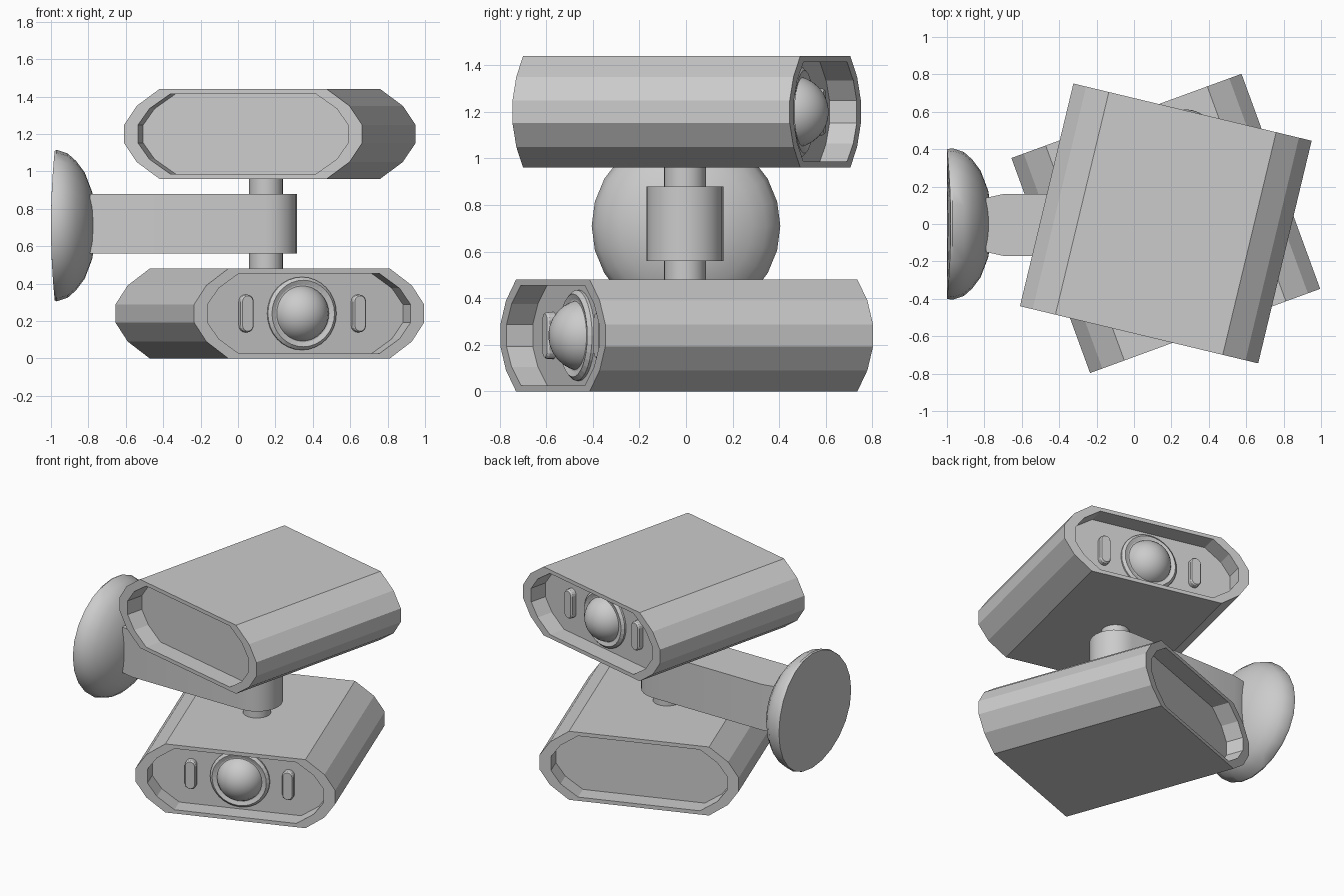
import bpy, bmesh, math
from mathutils import Matrix

if "Cube" in bpy.data.objects:
    bpy.data.objects.remove(bpy.data.objects["Cube"])


def make(name, bm, matrix=Matrix(), smooth=None):
    bmesh.ops.recalc_face_normals(bm, faces=bm.faces)
    me = bpy.data.meshes.new(name)
    bm.to_mesh(me)
    bm.free()
    me.transform(matrix)
    ob = bpy.data.objects.new(name, me)
    bpy.context.collection.objects.link(ob)
    if smooth:
        bpy.ops.object.select_all(action='DESELECT')
        ob.select_set(True)
        bpy.context.view_layer.objects.active = ob
        bpy.ops.object.shade_smooth_by_angle(angle=math.radians(smooth))
    return ob


def loft(rings):
    """Skin a list of equal-length point rings and cap both ends."""
    bm = bmesh.new()
    vs = [[bm.verts.new(p) for p in r] for r in rings]
    n = len(vs[0])
    for a, b in zip(vs, vs[1:]):
        for i in range(n):
            j = (i + 1) % n
            bm.faces.new((a[i], a[j], b[j], b[i]))
    bm.faces.new(vs[0])
    bm.faces.new(vs[-1])
    return bm


def circle(r, n):
    return [(r * math.cos(2 * math.pi * i / n), r * math.sin(2 * math.pi * i / n)) for i in range(n)]


def mirrored(quarter):
    """Full outline from the upper right quarter."""
    right = [(x, -z) for x, z in reversed(quarter)] + quarter
    return right + [(-x, z) for x, z in [(x, z) for x, z in reversed(quarter)]] \
        + [(-x, -z) for x, z in quarter]


OUTER = mirrored([(0.655, 0.048), (0.585, 0.15), (0.46, 0.24)])
INNER = mirrored([(0.578, 0.048), (0.515, 0.135), (0.40, 0.214)])
D, PANEL = 0.612, 0.492


def head(prefix, z, degrees):
    m = Matrix.Translation((0.17, 0.003, z)) @ Matrix.Rotation(math.radians(degrees), 4, 'Z')
    # housing with a recess at each end
    steps = [(INNER, -PANEL), (INNER, -D), (OUTER, -D), (OUTER, D), (INNER, D), (INNER, PANEL)]
    make(prefix + "_housing", loft([[(x, y, h) for x, h in o] for o, y in steps]), m)
    # lens ring
    ring = [(0.195, 0), (0.195, 0.012), (0.178, 0.028), (0.155, 0.02)]
    make(prefix + "_lens_ring", loft([[(x, -PANEL - d, h) for x, h in circle(r, 32)]
                                      for r, d in ring]), m)
    # lens dome
    bm = bmesh.new()
    bmesh.ops.create_uvsphere(bm, u_segments=32, v_segments=16, radius=0.155)
    make(prefix + "_lens_dome", bm,
         m @ Matrix.Translation((0, -PANEL + 0.025, 0)) @ Matrix.Rotation(math.pi / 2, 4, 'X'), 40)
    # indicator pills on both sides of the lens
    for side, cx in (("left", -0.32), ("right", 0.32)):
        def pill(r):
            pts = []
            for i in range(18):
                a = math.pi * (i % 9) / 8 + (math.pi if i > 8 else 0)
                pts.append((cx + r * math.cos(a), (0.064 if i < 9 else -0.064) + r * math.sin(a)))
            return pts
        layers = [(0.037, 0), (0.037, 0.03), (0.03, 0.04)]
        make(f"{prefix}_{side}_indicator",
             loft([[(x, -PANEL - d, h) for x, h in pill(r)] for r, d in layers]), m)


head("lower", 0.24, 20.1)
head("upper", 1.2, 180 - 13.5)

# pivot shaft joining the two heads
CX, CY = 0.15, -0.005
make("pivot_shaft", loft([[(CX + x, CY + y, z) for x, y in circle(0.09, 24)]
                          for z in (0.47, 0.97)]), smooth=40)

# arm with a rounded end around the shaft
R = 0.165
outline = [(CX + R * math.cos(a), CY + R * math.sin(a))
           for a in [math.pi * (i / 12 - 0.5) for i in range(13)]]
outline += [(-0.70, CY + R), (-0.79, CY + 0.145), (-0.79, CY - 0.145), (-0.70, CY - R)]
make("arm", loft([[(x, y, z) for x, y in outline] for z in (0.56, 0.88)]), smooth=30)

# wall mount dome, with its back slightly curved
profile = [(-1.0, 0.40), (-0.97, 0.405), (-0.91, 0.385), (-0.865, 0.345), (-0.82, 0.285),
           (-0.78, 0.18), (-0.763, 0.08)]
rings = [[(x + (0.02 * (h / 0.4) ** 2 if x == -1.0 else 0), y, 0.71 + h)
          for y, h in circle(r, 24)] for x, r in [(-1.0, 0.01), (-1.0, 0.2)] + profile]
make("wall_mount", loft(rings), smooth=35)
